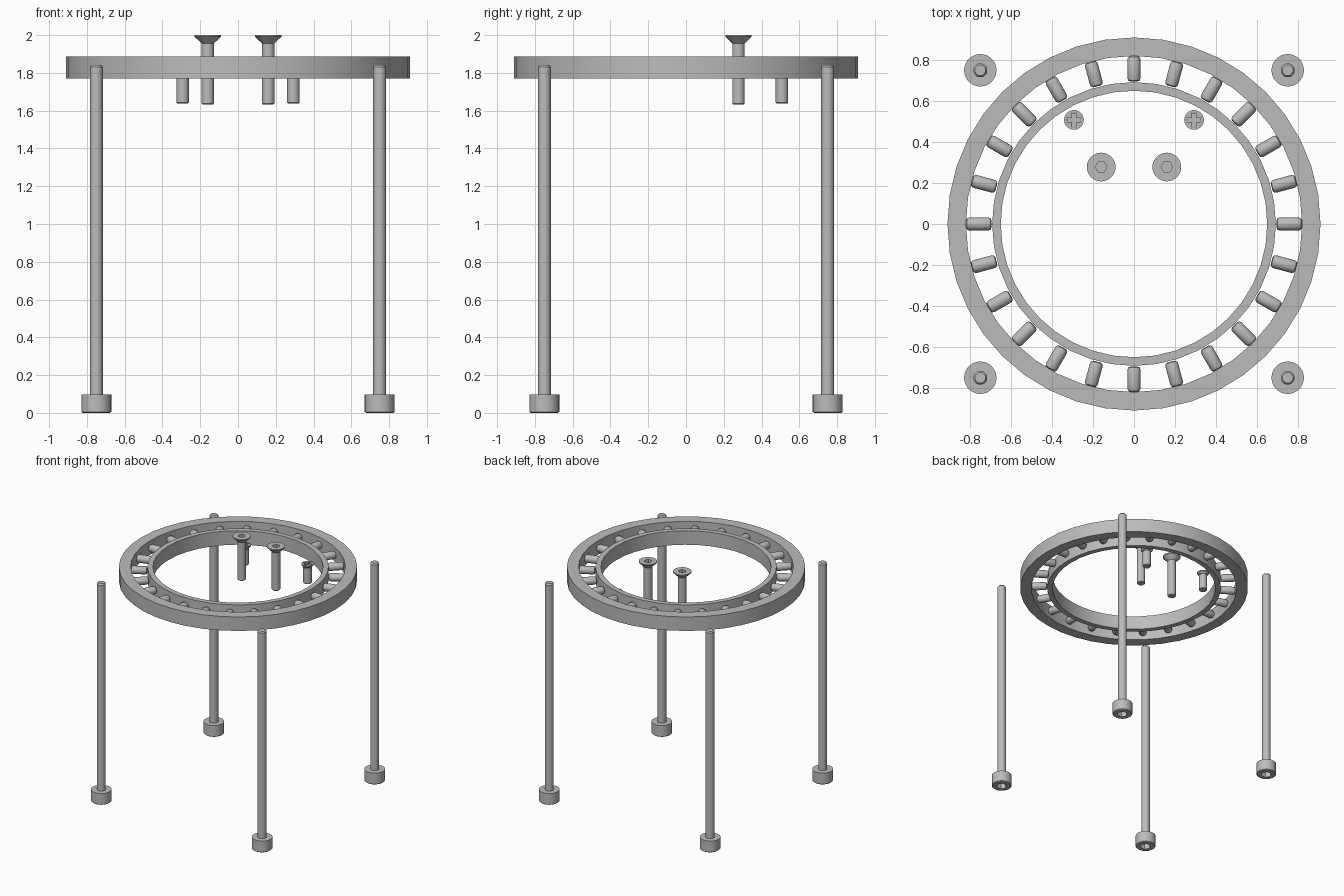
import bpy, bmesh
from math import cos, sin, pi, radians
from mathutils import Matrix

cube = bpy.data.objects.get("Cube")
if cube:
    bpy.data.objects.remove(cube, do_unlink=True)

steel = bpy.data.materials.new("steel grey")
steel.use_nodes = True
GREY = (0.5, 0.5, 0.5, 1)
steel.diffuse_color = GREY
steel.node_tree.nodes["Principled BSDF"].inputs["Base Color"].default_value = GREY


def finish(name, bm):
    bmesh.ops.recalc_face_normals(bm, faces=bm.faces)
    mesh = bpy.data.meshes.new(name)
    bm.to_mesh(mesh)
    bm.free()
    mesh.materials.append(steel)
    ob = bpy.data.objects.new(name, mesh)
    bpy.context.collection.objects.link(ob)
    return ob


def lathe(name, profile, sides=32, ring=False):
    """Spin (radius, height) points round z; rings close on themselves, solids get caps."""
    bm = bmesh.new()
    loops = [[bm.verts.new((r * cos(2 * pi * i / sides), r * sin(2 * pi * i / sides), z))
              for i in range(sides)] for r, z in profile]
    pairs = list(zip(loops, loops[1:]))
    if ring:
        pairs.append((loops[-1], loops[0]))
    else:
        bm.faces.new(loops[0])
        bm.faces.new(loops[-1])
    for a, b in pairs:
        for i in range(sides):
            j = (i + 1) % sides
            bm.faces.new((a[i], a[j], b[j], b[i]))
    return finish(name, bm)


def prism(outline, z0, z1):
    bm = bmesh.new()
    face = bm.faces.new([bm.verts.new((x, y, z0)) for x, y in outline])
    out = bmesh.ops.extrude_face_region(bm, geom=[face])
    for v in out["geom"]:
        if isinstance(v, bmesh.types.BMVert):
            v.co.z = z1
    return finish("socket_cutter", bm)


def select(ob):
    bpy.ops.object.select_all(action="DESELECT")
    ob.select_set(True)
    bpy.context.view_layer.objects.active = ob


def carve(ob, cutter):
    cutter.hide_render = True
    mod = ob.modifiers.new("socket", "BOOLEAN")
    mod.operation = "DIFFERENCE"
    mod.solver = "EXACT"
    mod.object = cutter
    select(ob)
    bpy.ops.object.modifier_apply(modifier=mod.name)
    bpy.data.objects.remove(cutter, do_unlink=True)


def smooth(ob):
    select(ob)
    bpy.ops.object.shade_smooth_by_angle(angle=radians(30))


def place(ob, spots):
    """Put the part at the first spot and linked copies at the rest."""
    base = ob.name
    for i, (x, y) in enumerate(spots):
        part = ob if i == 0 else ob.copy()
        if i:
            part.name = f"{base}_{i + 1}"
            bpy.context.collection.objects.link(part)
        part.location = (x, y, 0)


def hexagon(r):
    return [(r * cos(i * pi / 3), r * sin(i * pi / 3)) for i in range(6)]


# Bearing rings
LOW, HIGH = 1.77, 1.888
for name, inner, outer in (("outer_ring", 0.82, 0.91), ("inner_ring", 0.65, 0.692)):
    smooth(lathe(name, [(inner, LOW), (outer, LOW), (outer, HIGH), (inner, HIGH)], 40, True))

# Rollers lying radially between the rings
R, HALF, EDGE = 0.032, 0.062, 0.015
roller = lathe("roller", [(R - EDGE, -HALF), (R - EDGE * 0.3, -HALF + EDGE * 0.3), (R, -HALF + EDGE),
                          (R, HALF - EDGE), (R - EDGE * 0.3, HALF - EDGE * 0.3), (R - EDGE, HALF)], 20)
smooth(roller)
COUNT = 24
for i in range(COUNT):
    part = roller if i == 0 else roller.copy()
    if i:
        part.name = f"roller_{i + 1}"
        bpy.context.collection.objects.link(part)
    part.matrix_world = (Matrix.Rotation(2 * pi * i / COUNT, 4, "Z")
                         @ Matrix.Translation((0.757, 0, (LOW + HIGH) / 2))
                         @ Matrix.Rotation(pi / 2, 4, "Y"))

# Four long socket bolts standing on their heads
bolt = lathe("long_bolt", [(0.072, 0), (0.079, 0.006), (0.079, 0.098), (0.034, 0.098),
                           (0.034, 1.832), (0.026, 1.842)])
carve(bolt, prism(hexagon(0.042), -0.02, 0.05))
smooth(bolt)
place(bolt, [(x, y) for x in (-0.75, 0.75) for y in (-0.75, 0.75)])

# Two countersunk hex screws
screw = lathe("hex_screw", [(0.027, 1.632), (0.033, 1.638), (0.033, 1.956),
                            (0.07, 1.992), (0.07, 2.0)])
carve(screw, prism(hexagon(0.029), 1.965, 2.05))
smooth(screw)
place(screw, [(-0.16, 0.278), (0.16, 0.278)])

# Two short cross-head screws
small = lathe("cross_screw", [(0.028, 1.638), (0.033, 1.643), (0.033, 1.775),
                              (0.048, 1.79), (0.048, 1.798)])
L, W = 0.036, 0.01
corner = [(L, -W), (L, W), (W, W)]
cross = []
for k in range(4):
    c, s = round(cos(k * pi / 2)), round(sin(k * pi / 2))
    cross += [(c * x - s * y, s * x + c * y) for x, y in corner]
carve(small, prism(cross, 1.77, 1.83))
smooth(small)
place(small, [(-0.293, 0.508), (0.293, 0.508)])
